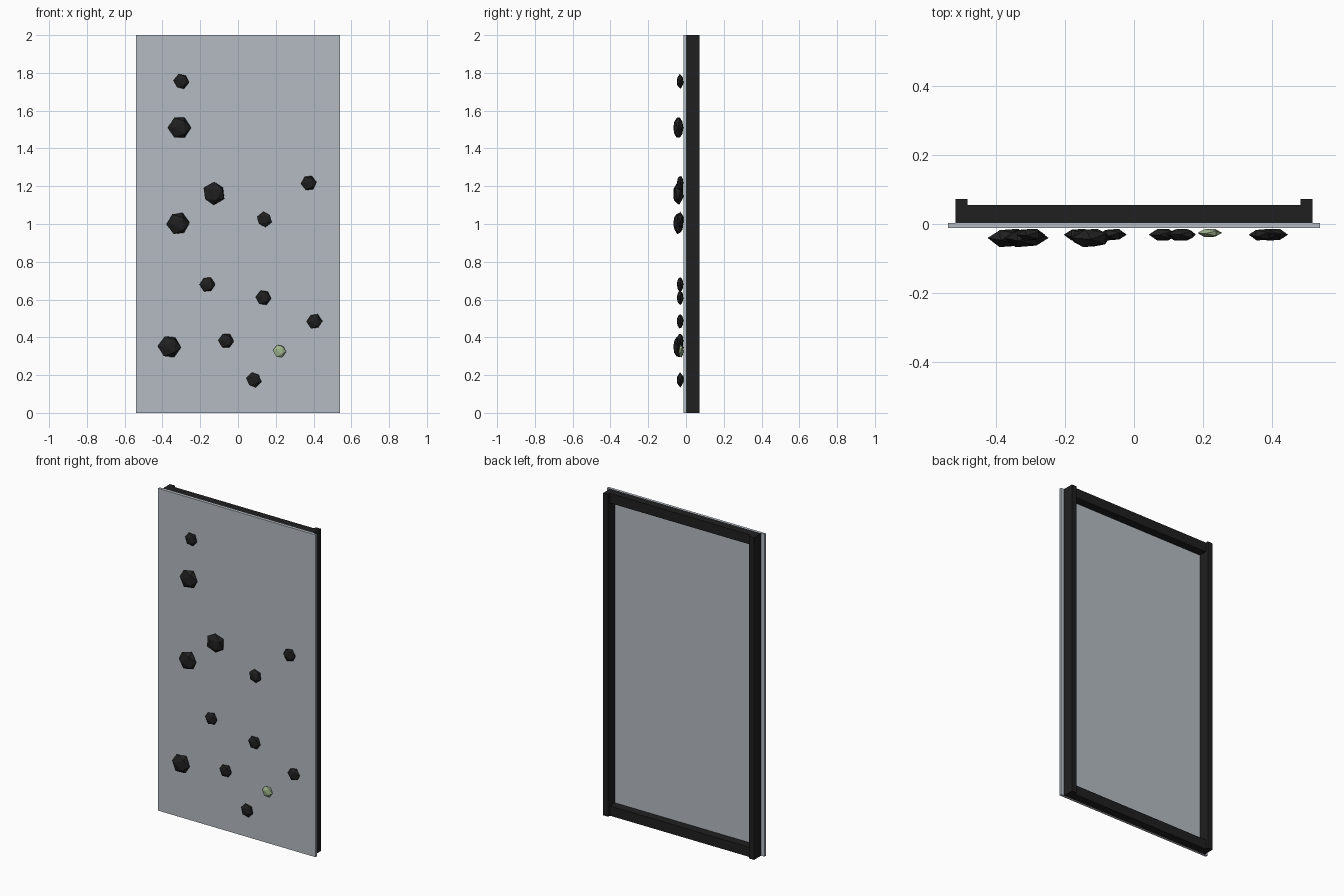
import bpy, math
from mathutils import Matrix

if "Cube" in bpy.data.objects:
    bpy.data.objects.remove(bpy.data.objects["Cube"])


def material(name, rgb):
    m = bpy.data.materials.new(name)
    m.diffuse_color = (*rgb, 1)
    m.use_nodes = True
    m.node_tree.nodes["Principled BSDF"].inputs["Base Color"].default_value = m.diffuse_color
    return m


PANEL = material("grey_panel", (0.46, 0.50, 0.55))
BLACK = material("matte_black", (0.014, 0.014, 0.014))
GREEN = material("pale_green", (0.36, 0.47, 0.27))


def box(name, lo, hi, mat):
    bpy.ops.mesh.primitive_cube_add(size=1)
    o = bpy.context.object
    o.name = name
    size = [b - a for a, b in zip(lo, hi)]
    mid = [(a + b) / 2 for a, b in zip(lo, hi)]
    o.data.transform(Matrix.Translation(mid) @ Matrix.Diagonal((*size, 1)))
    o.data.materials.append(mat)


def hold(name, x, z, r, depth, turn, roll, mat):
    """Flattened icosahedron, pole along x, resting on the front of the panel."""
    bpy.ops.mesh.primitive_ico_sphere_add(subdivisions=1, radius=1)
    o = bpy.context.object
    o.name = name
    m = o.data
    m.transform(Matrix.Rotation(math.radians(roll), 4, 'Z'))
    m.transform(Matrix.Rotation(math.radians(90 + turn), 4, 'Y'))
    # normalise thickness so the back just touches the panel
    ys = [v.co.y for v in m.vertices]
    k = depth / (max(ys) - min(ys))
    m.transform(Matrix.Diagonal((r, k, r, 1)))
    m.transform(Matrix.Translation((x, -0.014 - depth / 2, z)))
    m.materials.append(mat)


# climbing panel
box("panel", (-0.54, -0.012, 0), (0.54, 0.003, 2), PANEL)

# rear frame: two posts and two rails
for side, s in (("left", -1), ("right", 1)):
    a, b = sorted((s * 0.484, s * 0.518))
    box(side + "_post", (a, 0.003, 0), (b, 0.072, 2), BLACK)
for end, z in (("bottom", 0), ("top", 1.94)):
    box(end + "_rail", (-0.484, 0.003, z), (0.484, 0.055, z + 0.06), BLACK)

# large holds: x, z, turn, roll
for i, (x, z, t, r) in enumerate([(-0.31, 1.51, 0, 90), (-0.127, 1.162, 28, 80),
                                  (-0.317, 1.003, -4, 95), (-0.363, 0.35, 3, 85)]):
    hold(f"large_hold_{i + 1}", x, z, 0.062, 0.053, t, r, BLACK)

# small holds
for i, (x, z, t, r) in enumerate([
        (-0.30, 1.755, 8, 80), (0.375, 1.217, -5, 90), (0.14, 1.024, 20, 70),
        (-0.162, 0.68, 0, 95), (0.135, 0.61, 5, 85), (0.405, 0.485, -2, 100),
        (-0.063, 0.382, 4, 90), (0.084, 0.175, 12, 75)]):
    hold(f"small_hold_{i + 1}", x, z, 0.042, 0.034, t, r, BLACK)

# green start hold
hold("start_hold", 0.22, 0.327, 0.036, 0.024, 5, 80, GREEN)
